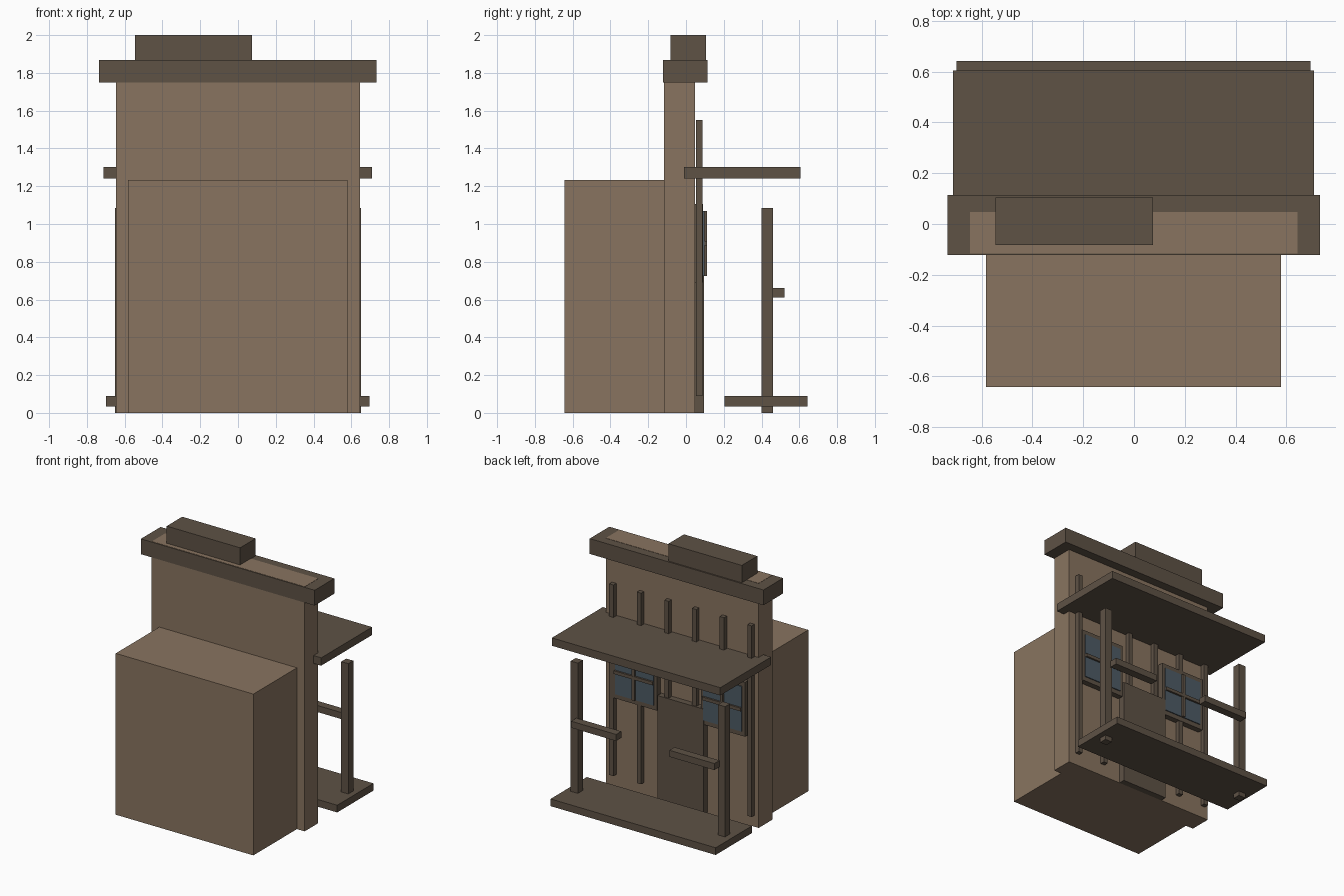
import bpy

cube = bpy.data.objects.get("Cube")
if cube:
    bpy.data.objects.remove(cube, do_unlink=True)


def material(name, rgb):
    m = bpy.data.materials.new(name)
    m.use_nodes = True
    m.diffuse_color = (*rgb, 1)
    m.node_tree.nodes["Principled BSDF"].inputs["Base Color"].default_value = (*rgb, 1)
    return m


tan = material("tan wood", (0.25, 0.175, 0.117))
dark = material("dark wood", (0.112, 0.084, 0.060))
glass = material("blue grey glass", (0.075, 0.105, 0.130))


def box(name, xs, ys, zs, mat):
    """Flat-faced box spanning the given (low, high) ranges."""
    lo, hi = zip(xs, ys, zs)
    bpy.ops.mesh.primitive_cube_add(size=1, location=[(a + b) / 2 for a, b in zip(lo, hi)])
    ob = bpy.context.object
    ob.name = name
    ob.scale = [b - a for a, b in zip(lo, hi)]
    bpy.ops.object.transform_apply(location=False, rotation=False, scale=True)
    ob.data.materials.append(mat)
    return ob


# Main masses
box("rear_body", (-0.583, 0.58), (-0.643, -0.11), (0, 1.232), tan)
box("facade_wall", (-0.647, 0.645), (-0.117, 0.047), (0, 1.869), tan)
box("cornice", (-0.735, 0.733), (-0.122, 0.115), (1.75, 1.867), dark)
box("sign_board", (-0.545, 0.075), (-0.082, 0.105), (1.866, 2.0), dark)

# Porch
box("porch_roof", (-0.713, 0.71), (-0.01, 0.605), (1.242, 1.302), dark)
box("porch_floor", (-0.70, 0.695), (0.205, 0.642), (0.035, 0.09), dark)
for side, s in (("left", 1), ("right", -1)):
    px = s * 0.622
    box(side + "_post", (px - 0.03, px + 0.03), (0.40, 0.46), (0, 1.085), dark)
    rx = s * 0.415
    box(side + "_rail", (rx - 0.19, rx + 0.19), (0.46, 0.522), (0.612, 0.662), dark)

# Vertical battens across the facade
for i in range(6):
    x = 0.57 - i * 0.2335
    box("batten", (x - 0.018, x + 0.018), (0.053, 0.087), (0.09, 1.55), dark)

# Door
box("door", (-0.215, 0.175), (0.04, 0.095), (0, 0.81), dark)

# Windows: frame, glass and crossing bars
for side, x in (("left", 0.37), ("right", -0.375)):
    box(side + "_window_frame", (x - 0.187, x + 0.187), (0.04, 0.09), (0.69, 1.105), dark)
    box(side + "_window_glass", (x - 0.163, x + 0.163), (0.088, 0.097), (0.725, 1.07), glass)
    box(side + "_window_mullion", (x - 0.012, x + 0.012), (0.09, 0.11), (0.725, 1.07), dark)
    box(side + "_window_crossbar", (x - 0.163, x + 0.163), (0.09, 0.111), (0.885, 0.91), dark)
